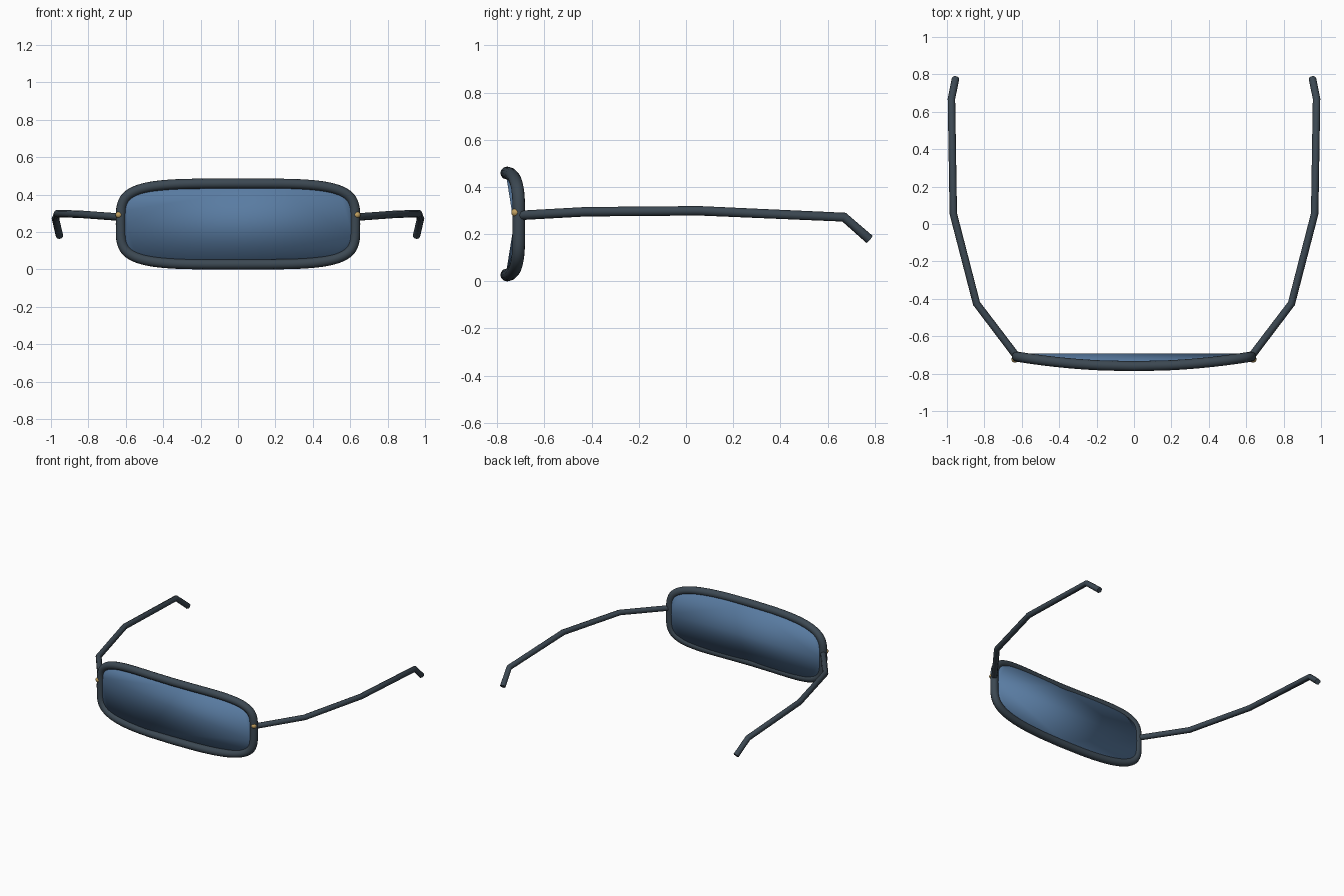
import bpy, bmesh, math

if "Cube" in bpy.data.objects:
    bpy.data.objects.remove(bpy.data.objects["Cube"])

def material(name, rgb):
    m = bpy.data.materials.new(name)
    m.diffuse_color = (*rgb, 1)
    m.use_nodes = True
    m.node_tree.nodes["Principled BSDF"].inputs["Base Color"].default_value = m.diffuse_color
    return m

dark = material("dark_frame", (0.045, 0.065, 0.085))
blue = material("blue_lens", (0.10, 0.20, 0.36))
gold = material("gold_stud", (0.55, 0.36, 0.12))

def rim(a, b, count, dy=0.0, n=4.2):
    """Rounded rectangle wrapped on the shallow front curve."""
    pts = []
    for i in range(count):
        t = 2 * math.pi * i / count
        c, s = math.cos(t), math.sin(t)
        x = a * math.copysign(abs(c) ** (2 / n), c)
        z = b * math.copysign(abs(s) ** (2 / n), s)
        pts.append((x, -0.76 + 0.13 * x * x + dy, 0.243 + z))
    return pts

def tube(name, pts, radius, cyclic, res):
    cu = bpy.data.curves.new(name, 'CURVE')
    cu.dimensions = '3D'
    cu.bevel_depth = radius
    cu.bevel_resolution = res
    cu.use_fill_caps = True
    sp = cu.splines.new('POLY')
    sp.points.add(len(pts) - 1)
    for p, co in zip(sp.points, pts):
        p.co = (*co, 1)
    sp.use_cyclic_u = cyclic
    sp.use_smooth = True
    cu.materials.append(dark)
    ob = bpy.data.objects.new(name, cu)
    bpy.context.collection.objects.link(ob)
    bpy.ops.object.select_all(action='DESELECT')
    ob.select_set(True)
    bpy.context.view_layer.objects.active = ob
    bpy.ops.object.convert(target='MESH')
    bpy.ops.object.shade_smooth_by_angle(angle=math.radians(50))

# Frame around the single lens
tube("lens_frame", rim(0.627, 0.216, 96), 0.027, True, 4)

# Lens: thin curved slab with flat-filled caps
bm = bmesh.new()
N = 64
front = [bm.verts.new(p) for p in rim(0.617, 0.206, N, -0.008)]
back = [bm.verts.new(p) for p in rim(0.617, 0.206, N, 0.018)]
bm.faces.new(front)
bm.faces.new(back[::-1])
for i in range(N):
    j = (i + 1) % N
    bm.faces.new((front[j], front[i], back[i], back[j]))
bmesh.ops.recalc_face_normals(bm, faces=bm.faces)
for f in bm.faces:
    f.smooth = True
me = bpy.data.meshes.new("lens")
bm.to_mesh(me)
bm.free()
me.materials.append(blue)
bpy.context.collection.objects.link(bpy.data.objects.new("lens", me))

# Temples and hinge studs on both sides
path = [(0.637, -0.695, 0.28), (0.842, -0.425, 0.295), (0.966, 0.055, 0.299),
        (0.976, 0.67, 0.272), (0.954, 0.778, 0.178)]
for side, s in (("right", 1), ("left", -1)):
    tube(side + "_temple", [(s * x, y, z) for x, y, z in path], 0.02, False, 2)
    bpy.ops.mesh.primitive_uv_sphere_add(segments=16, ring_count=8, radius=0.018,
                                         location=(s * 0.637, -0.723, 0.292))
    stud = bpy.context.object
    stud.name = side + "_hinge_stud"
    stud.data.materials.append(gold)
    bpy.ops.object.shade_smooth()
